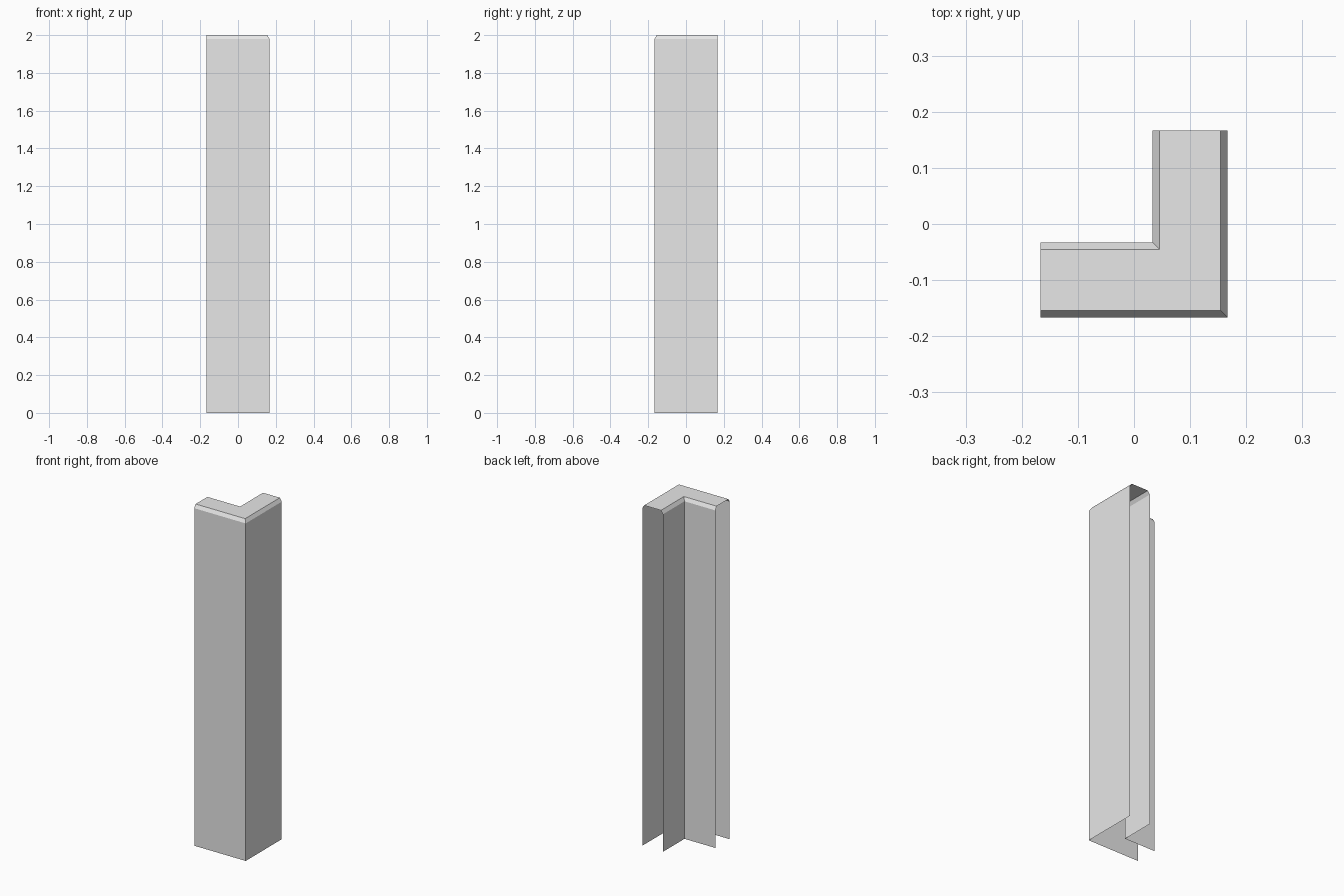
import bpy
import bmesh

default_cube = bpy.data.objects.get("Cube")
if default_cube:
    bpy.data.objects.remove(default_cube, do_unlink=True)

# Plain grey finish
grey = bpy.data.materials.new("light_grey")
grey.use_nodes = True
color = (0.8, 0.8, 0.8, 1.0)
grey.diffuse_color = color
grey.node_tree.nodes["Principled BSDF"].inputs["Base Color"].default_value = color

HALF = 0.167       # half of the footprint
INNER = 0.033      # position of the inner walls
HEIGHT = 2.0
BEVEL = 0.0125     # chamfer width
DROP = 0.02        # chamfer height

# Cross-section of the hollow trim: outer wall, chamfer, cap, chamfer, inner wall
section = [
    (HALF, 0),
    (HALF, HEIGHT - DROP),
    (HALF - BEVEL, HEIGHT),
    (INNER + BEVEL, HEIGHT),
    (INNER, HEIGHT - DROP),
    (INNER, 0),
]

# Sweep the section around the mitred corner; ends and underside stay open
bm = bmesh.new()
rows = [
    [bm.verts.new(p) for p in ((-HALF, -d, z), (d, -d, z), (d, HALF, z))]
    for d, z in section
]
for low, high in zip(rows, rows[1:]):
    for i in range(2):
        bm.faces.new((low[i], low[i + 1], high[i + 1], high[i]))

mesh = bpy.data.meshes.new("corner_trim")
bm.to_mesh(mesh)
bm.free()
mesh.materials.append(grey)
trim = bpy.data.objects.new("corner_trim", mesh)
bpy.context.collection.objects.link(trim)
